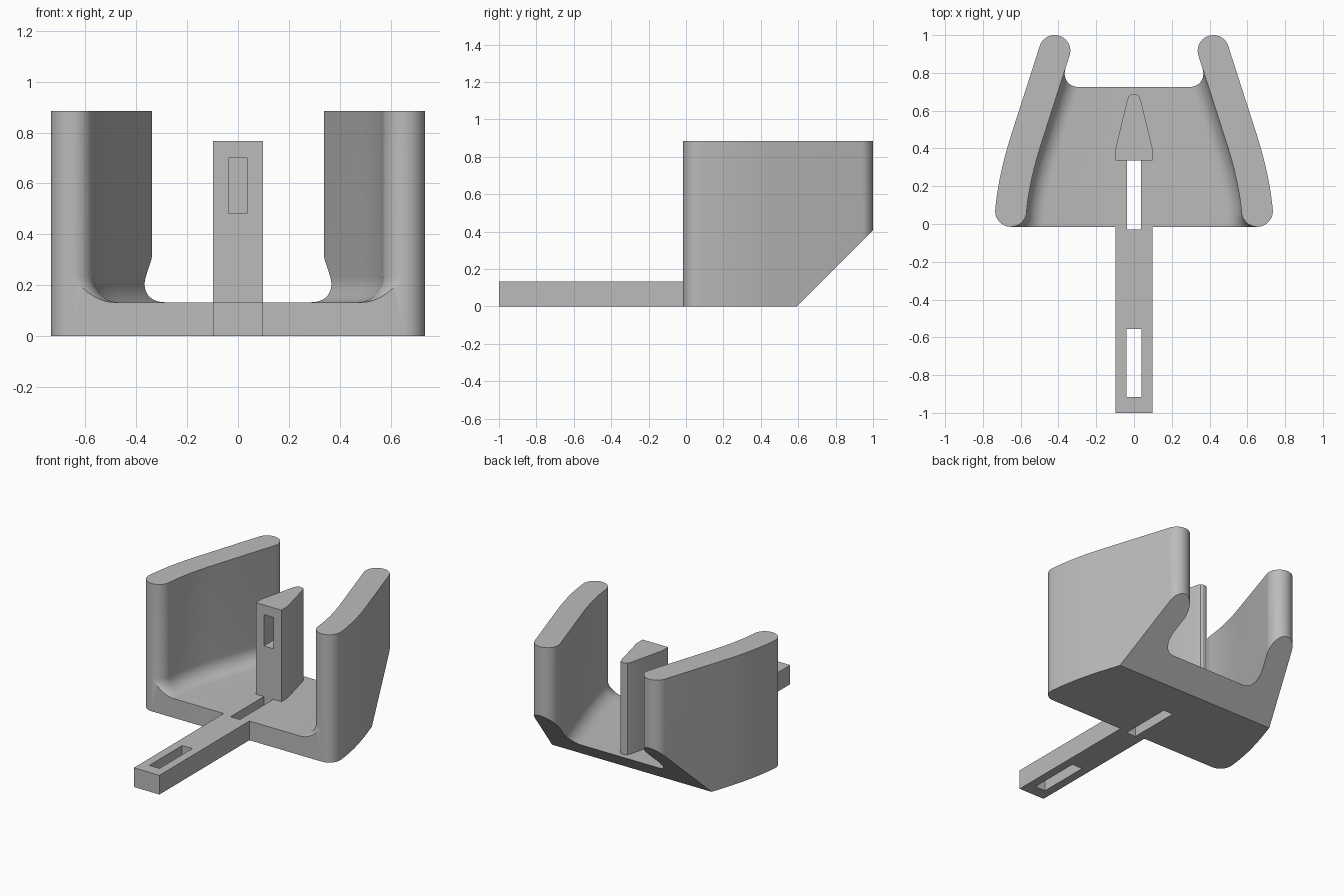
import bpy, bmesh, math
from mathutils import Vector

cube = bpy.data.objects.get("Cube")
if cube:
    bpy.data.objects.remove(cube, do_unlink=True)

grey = bpy.data.materials.new("plain grey")
grey.use_nodes = True
colour = (0.5, 0.5, 0.5, 1)
grey.diffuse_color = colour
grey.node_tree.nodes["Principled BSDF"].inputs["Base Color"].default_value = colour

FLOOR, TOP, R, FILLET = 0.133, 0.885, 0.083, 0.1


def loft(name, layers):
    """Closed solid through rings of equal point count."""
    bm = bmesh.new()
    rings = [[bm.verts.new(p) for p in ring] for ring in layers]
    n = len(rings[0])
    for a, b in zip(rings, rings[1:]):
        for i in range(n):
            j = (i + 1) % n
            bm.faces.new((a[i], a[j], b[j], b[i]))
    bm.faces.new(rings[0])
    bm.faces.new(rings[-1])
    bmesh.ops.recalc_face_normals(bm, faces=bm.faces)
    mesh = bpy.data.meshes.new(name)
    bm.to_mesh(mesh)
    bm.free()
    mesh.materials.append(grey)
    obj = bpy.data.objects.new(name, mesh)
    bpy.context.collection.objects.link(obj)
    return obj


def at_z(outline, z):
    return [(x, y, z) for x, y in outline]


def mirrored(half):
    return half + [(-x, y) for x, y in reversed(half)]


def box(name, x, y0, y1, z0, z1):
    ring = [(x, y0), (x, y1), (-x, y1), (-x, y0)]
    return loft(name, [at_z(ring, z0), at_z(ring, z1)])


def cut(obj, cutter):
    cutter.hide_render = True
    mod = obj.modifiers.new("cut", 'BOOLEAN')
    mod.operation, mod.solver, mod.object = 'DIFFERENCE', 'EXACT', cutter
    bpy.context.view_layer.objects.active = obj
    bpy.ops.object.modifier_apply(modifier=mod.name)


# Centreline of one side wall: a gentle bend, then straight to the back
start, bend, mid, back = (Vector(p) for p in
                          ((0.652, 0.068), (0.637, 0.24), (0.57, 0.45), (0.42, 0.917)))
line, angles = [], []
for i in range(13):
    t = i / 12
    line.append(start * (1 - t) ** 2 + bend * 2 * t * (1 - t) + mid * t * t)
    d = (bend - start) * (1 - t) + (mid - bend) * t
    angles.append(math.atan2(d.y, d.x))
line.append(back)
angles.append(angles[-1])


def wall_edge(r, side):
    """Edge of the round-ended wall at distance r; side is 1 inside, -1 outside."""
    quarter = side * math.pi / 2
    a = [ang + quarter for ang in angles]
    first = math.pi / 2 + side * math.pi
    last = math.pi / 2
    path = [(line[0], first + (a[0] - first) * i / 12) for i in range(12)]
    path += list(zip(line, a))
    path += [(line[-1], a[-1] + (last - a[-1]) * i / 12) for i in range(1, 13)]
    return [(p.x + r * math.cos(t), p.y + r * math.sin(t)) for p, t in path]


# Cradle: solid outline, hollowed by a channel that is filleted at the floor
hull = mirrored(wall_edge(R, -1))
cradle = loft("cradle", [at_z(hull, 0), at_z(hull, TOP)])


def channel_ring(offset, z):
    e = wall_edge(R + offset, 1)
    return at_z(mirrored([(e[0][0], -0.3)] + e + [(e[-1][0], 1.3)]), z)


layers = []
for i in range(11):
    t = math.pi / 2 * (1 - i / 10)
    layers.append(channel_ring(FILLET * (1 - math.cos(t)),
                               FLOOR + FILLET * (1 - math.sin(t))))
layers.append(channel_ring(0, 1.2))
channel = loft("channel_cutter", layers)

# Sloped underside at the back
wedge = [(0.572, -0.02), (1.4, 0.808), (1.4, -0.02)]
slope = loft("slope_cutter", [[(x, y, z) for y, z in wedge] for x in (-1, 1)])

# Strap at the front
strap = box("strap", 0.098, -1, -0.015, 0, FLOOR)

# Pointed post on the floor
half = [(0.098, 0.335), (0.098, 0.4), (0.036, 0.655), (0.026, 0.678), (0.012, 0.686)]
outline = mirrored(half)
post = loft("post", [at_z(outline, FLOOR), at_z(outline, 0.767)])

# Slots and pocket
floor_slot = box("floor_slot_cutter", 0.036, -0.03, 0.335, -0.1, 0.3)
strap_slot = box("strap_slot_cutter", 0.039, -0.915, -0.555, -0.1, 0.3)
pocket = box("pocket_cutter", 0.037, 0.2, 0.485, 0.483, 0.7)

for obj, cutter in ((cradle, channel), (cradle, slope), (cradle, floor_slot),
                    (strap, floor_slot), (strap, strap_slot), (post, pocket)):
    cut(obj, cutter)
for cutter in (channel, slope, floor_slot, strap_slot, pocket):
    bpy.data.objects.remove(cutter, do_unlink=True)

# Smooth curves, sharp corners
bpy.ops.object.select_all(action='DESELECT')
for obj in (cradle, strap, post):
    obj.select_set(True)
bpy.context.view_layer.objects.active = cradle
bpy.ops.object.shade_smooth_by_angle(angle=math.radians(25))
